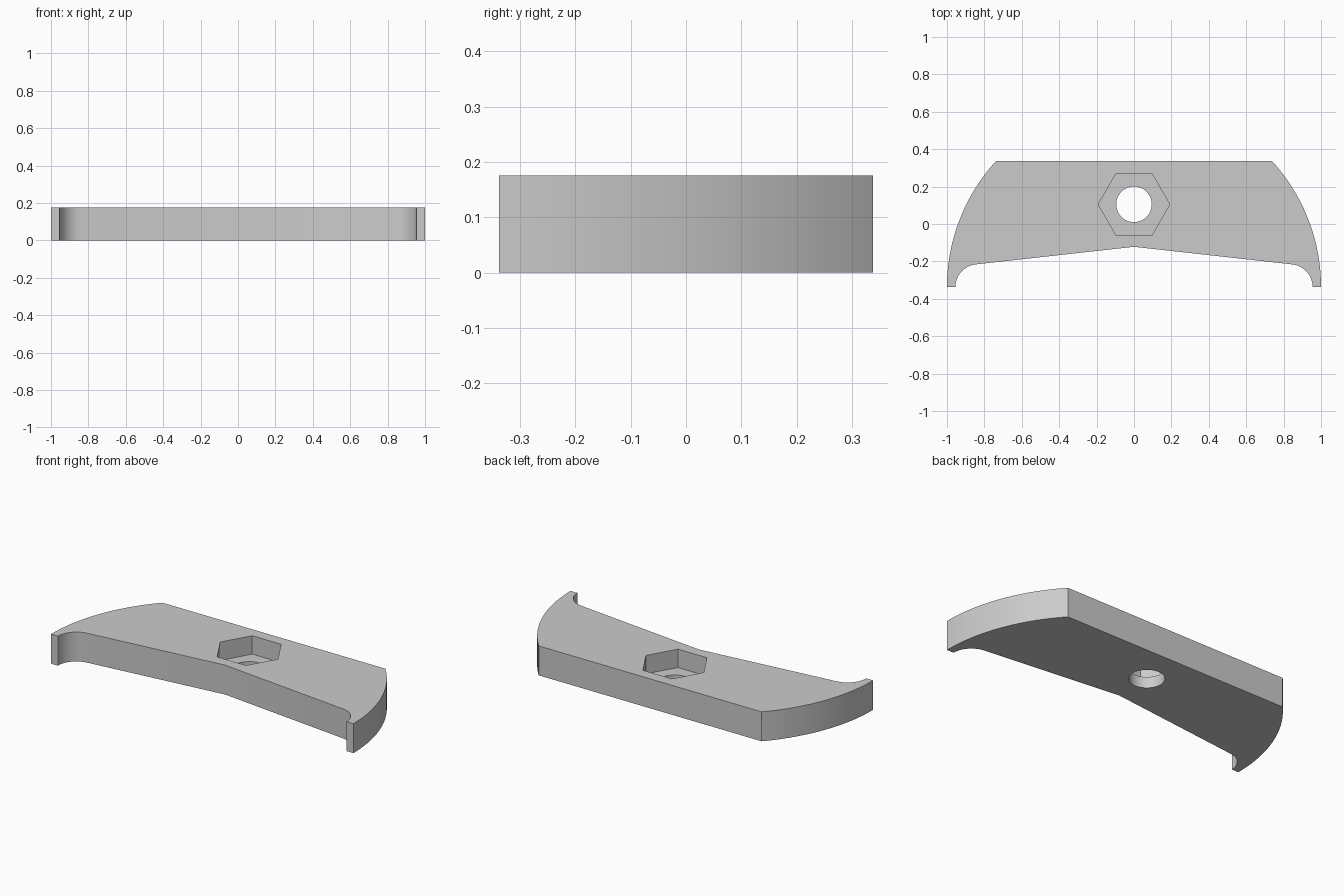
import bpy, bmesh
from math import cos, sin, radians, pi
from mathutils import Matrix

cube = bpy.data.objects.get("Cube")
if cube:
    bpy.data.objects.remove(cube, do_unlink=True)

HEIGHT = 0.176
FRONT, BACK = -0.338, 0.338
HUB_Y = 0.105
FLOOR_Z = 0.066

grey = bpy.data.materials.new("plain_grey")
grey.use_nodes = True
colour = (0.6, 0.6, 0.6, 1)
grey.diffuse_color = colour
grey.node_tree.nodes["Principled BSDF"].inputs["Base Color"].default_value = colour


def arc(cx, cy, radius, start, end, steps):
    angles = [radians(start + (end - start) * i / steps) for i in range(steps + 1)]
    return [(cx + radius * cos(a), cy + radius * sin(a)) for a in angles]


def prism(name, outline, bottom, top):
    """Extrude a closed outline between two heights."""
    bm = bmesh.new()
    face = bm.faces.new([bm.verts.new((x, y, bottom)) for x, y in outline])
    result = bmesh.ops.extrude_face_region(bm, geom=[face])
    verts = [v for v in result["geom"] if isinstance(v, bmesh.types.BMVert)]
    bmesh.ops.translate(bm, verts=verts, vec=(0, 0, top - bottom))
    bmesh.ops.recalc_face_normals(bm, faces=bm.faces)
    mesh = bpy.data.meshes.new(name)
    bm.to_mesh(mesh)
    bm.free()
    mesh.materials.append(grey)
    obj = bpy.data.objects.new(name, mesh)
    bpy.context.collection.objects.link(obj)
    return obj


# Right half of the outline: shallow V front, hooked fillet, then the rounded end
half = [(0, -0.122)]
half += arc(0.832, FRONT, 0.123, 83.7, 0, 16)
half += arc(0, FRONT, 1.0, 0, 42.54, 32)
half[-1] = (half[-1][0], BACK)
outline = half + [(-x, y) for x, y in reversed(half[1:])]
plate = prism("curved_plate", outline, 0, HEIGHT)

# Hexagonal nut pocket and round bolt hole
pocket = prism("nut_pocket_cutter", arc(0, HUB_Y, 0.191, 0, 300, 5), FLOOR_Z, HEIGHT + 0.1)
hole = prism("bolt_hole_cutter", arc(0, HUB_Y, 0.095, 0, 352.5, 47), -0.1, HEIGHT + 0.2)

bpy.ops.object.select_all(action="DESELECT")
bpy.context.view_layer.objects.active = plate
plate.select_set(True)
for cutter in (pocket, hole):
    cutter.hide_render = True
    mod = plate.modifiers.new(cutter.name, "BOOLEAN")
    mod.operation = "DIFFERENCE"
    mod.solver = "EXACT"
    mod.object = cutter
    bpy.ops.object.modifier_apply(modifier=mod.name)
    bpy.data.objects.remove(cutter, do_unlink=True)

# Smooth the curved walls, keep the rims crisp
bpy.ops.object.shade_smooth_by_angle(angle=radians(20))
